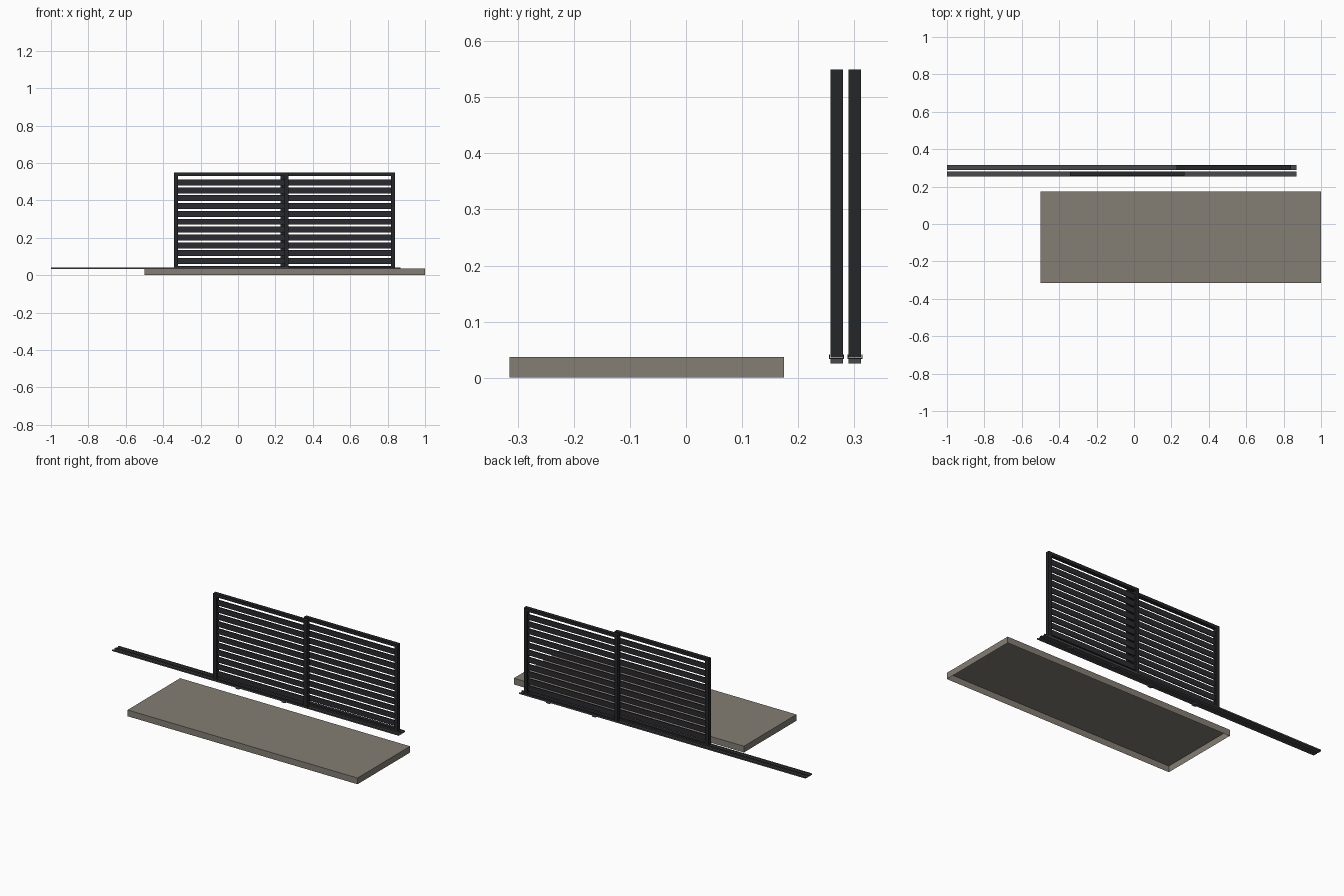
import bpy, bmesh

if "Cube" in bpy.data.objects:
    bpy.data.objects.remove(bpy.data.objects["Cube"])


def material(name, rgb):
    m = bpy.data.materials.new(name)
    m.diffuse_color = (*rgb, 1)
    m.use_nodes = True
    m.node_tree.nodes["Principled BSDF"].inputs["Base Color"].default_value = m.diffuse_color
    return m


FRAME = material("dark_metal", (0.018, 0.019, 0.022))
SLAT = material("slat_metal", (0.024, 0.023, 0.029))
TRACK = material("track_metal", (0.065, 0.065, 0.07))
STONE = material("stone", (0.23, 0.21, 0.175))


def new_object(name, bm, mat):
    bmesh.ops.recalc_face_normals(bm, faces=bm.faces[:])
    mesh = bpy.data.meshes.new(name)
    bm.to_mesh(mesh)
    bm.free()
    mesh.materials.append(mat)
    obj = bpy.data.objects.new(name, mesh)
    bpy.context.collection.objects.link(obj)
    return obj


def add_box(bm, x, y, z):
    verts = bmesh.ops.create_cube(bm, size=1)["verts"]
    for v in verts:
        for i, (lo, hi) in enumerate((x, y, z)):
            v.co[i] = lo if v.co[i] < 0 else hi
    return verts


def boxes(name, mat, items):
    bm = bmesh.new()
    for item in items:
        add_box(bm, *item)
    return new_object(name, bm, mat)


# Platform: a slab shell, open underneath
bm = bmesh.new()
add_box(bm, (-0.5, 1.0), (-0.315, 0.175), (0, 0.037))
bottom = [f for f in bm.faces if f.calc_center_median().z < 0.001]
bmesh.ops.delete(bm, geom=bottom, context="FACES_ONLY")
new_object("platform", bm, STONE)


# Floor track: shallow U channel swept along x
def track(name, yc):
    w, t, z0, z1 = 0.0135, 0.002, 0.033, 0.0415
    profile = [(-w, z0), (w, z0), (w, z1), (w - t, z1), (w - t, z0 + t),
               (-w + t, z0 + t), (-w + t, z1), (-w, z1)]
    bm = bmesh.new()
    face = bm.faces.new([bm.verts.new((-1.0, yc + y, z)) for y, z in profile])
    ext = bmesh.ops.extrude_face_region(bm, geom=[face], use_keep_orig=True)
    moved = [g for g in ext["geom"] if isinstance(g, bmesh.types.BMVert)]
    bmesh.ops.translate(bm, verts=moved, vec=(1.87, 0, 0))
    new_object(name, bm, TRACK)


# Sliding panel: frame, horizontal slats and two guides beneath
def panel(side, x0, yc):
    x1, s, d = x0 + 0.612, 0.022, 0.0113
    z0, z1 = 0.036, 0.549
    y = (yc - d, yc + d)
    boxes(side + "_panel_frame", FRAME, [
        ((x0, x0 + s), y, (z0, z1)),
        ((x1 - s, x1), y, (z0, z1)),
        ((x0 + s, x1 - s), y, (z1 - 0.018, z1)),
        ((x0 + s, x1 - s), y, (z0, 0.050)),
    ])
    boxes(side + "_panel_slats", SLAT, [
        ((x0 + s, x1 - s), (yc - 0.003, yc + 0.003),
         (0.060 + 0.042 * i, 0.092 + 0.042 * i)) for i in range(11)])
    xc = (x0 + x1) / 2
    boxes(side + "_panel_guides", TRACK, [
        ((xc + o - 0.012, xc + o + 0.012), y, (0.025, 0.034))
        for o in (-0.15, 0.15)])


for side, x0, yc in (("front", -0.342, 0.2685), ("rear", 0.227, 0.301)):
    track(side + "_track", yc)
    panel(side, x0, yc)
